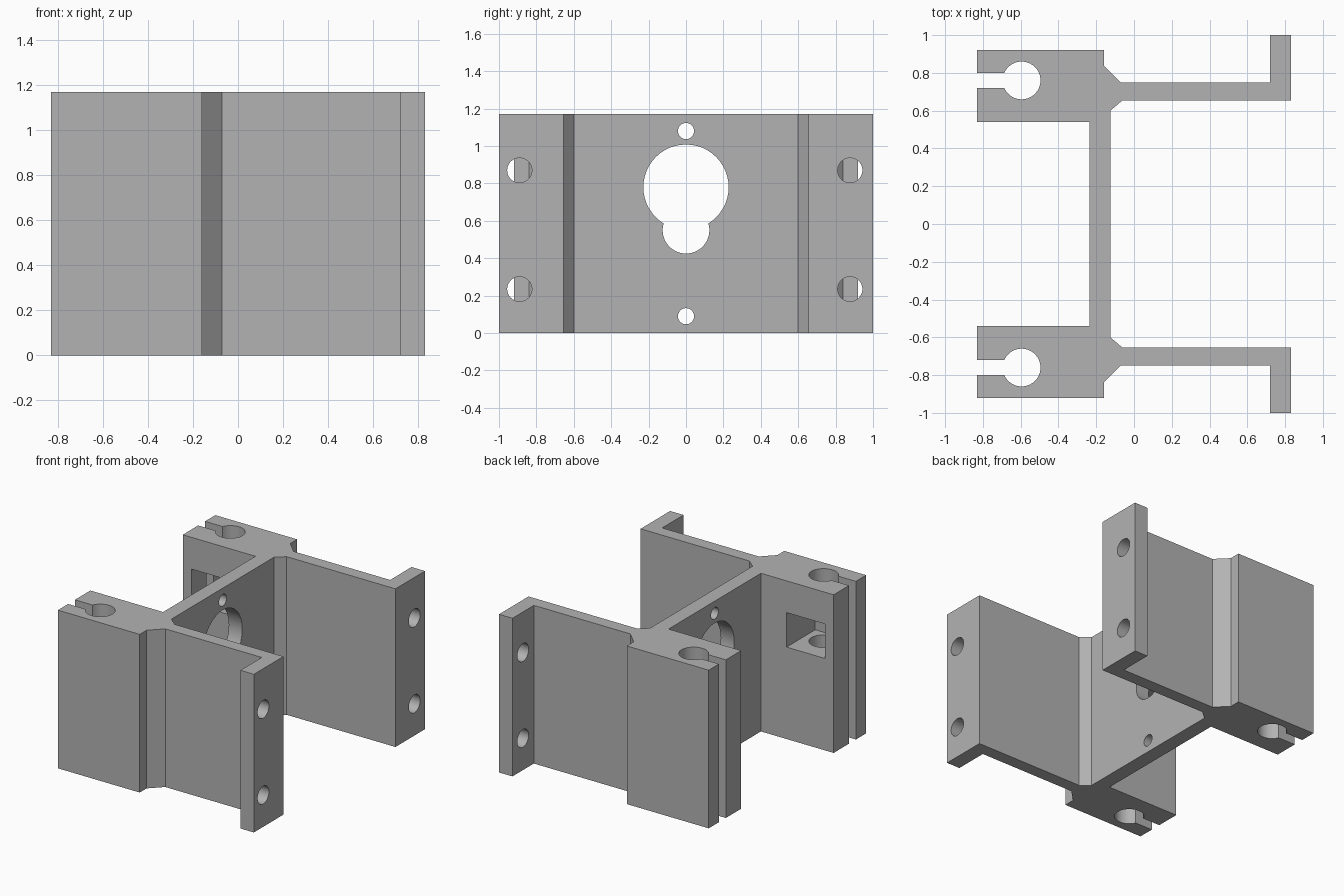
import bpy, bmesh, math
from mathutils import Matrix, Vector

cube = bpy.data.objects.get("Cube")
if cube:
    bpy.data.objects.remove(cube, do_unlink=True)

HEIGHT = 1.17

# Single matte grey
grey = bpy.data.materials.new("mid_grey")
grey.use_nodes = True
grey.diffuse_color = (0.45, 0.45, 0.45, 1)
grey.node_tree.nodes["Principled BSDF"].inputs["Base Color"].default_value = grey.diffuse_color


def make_object(name, bm):
    bmesh.ops.recalc_face_normals(bm, faces=bm.faces)
    mesh = bpy.data.meshes.new(name)
    bm.to_mesh(mesh)
    bm.free()
    mesh.materials.append(grey)
    obj = bpy.data.objects.new(name, mesh)
    bpy.context.collection.objects.link(obj)
    return obj


def drill(name, x, y, z, radius):
    """Round cutter running along x."""
    bm = bmesh.new()
    bmesh.ops.create_cone(bm, cap_ends=True, segments=48, radius1=radius, radius2=radius, depth=0.3,
                          matrix=Matrix.Translation((x, y, z)) @ Matrix.Rotation(math.pi / 2, 4, 'Y'))
    return make_object(name, bm)


def box(name, low, high):
    low, high = Vector(low), Vector(high)
    bm = bmesh.new()
    bmesh.ops.create_cube(bm, size=1, matrix=Matrix.Translation((low + high) / 2)
                          @ Matrix.Diagonal((*(high - low), 1)))
    return make_object(name, bm)


# Rod socket: arc open toward -x where the clamp slot enters
rod_x, rod_y, rod_r, slot = -0.595, 0.76, 0.1, 0.04
gap = math.asin(slot / rod_r)
steps = 40
arc = []
for i in range(steps + 1):
    a = math.pi - gap - (2 * math.pi - 2 * gap) * i / steps
    arc.append((rod_x + rod_r * math.cos(a), rod_y + rod_r * math.sin(a)))

# Back half of the section, mirrored to the front
half = [(-0.125, 0.6), (-0.06, 0.655), (0.83, 0.655), (0.83, 1), (0.72, 1), (0.72, 0.75),
        (-0.07, 0.75), (-0.16, 0.84), (-0.16, 0.92), (-0.83, 0.92), (-0.83, rod_y + slot)]
half += arc + [(-0.83, rod_y - slot), (-0.83, 0.54), (-0.235, 0.54)]
profile = half + [(x, -y) for x, y in reversed(half)]

# Extruded bracket body
bm = bmesh.new()
base = bm.faces.new([bm.verts.new((x, y, 0)) for x, y in profile])
top = bmesh.ops.extrude_face_region(bm, geom=[base])
bmesh.ops.translate(bm, vec=(0, 0, HEIGHT), verts=[v for v in top["geom"] if isinstance(v, bmesh.types.BMVert)])
bracket = make_object("bracket_body", bm)

# Web openings: keyhole and two screw holes
cutters = [drill("web_hole", -0.18, 0, z, r)
           for z, r in ((0.78, 0.228), (0.55, 0.125), (1.08, 0.043), (0.09, 0.043))]
# Flange screw holes
cutters += [drill("flange_hole", 0.775, y, z, 0.066) for y in (-0.89, 0.877) for z in (0.235, 0.87)]
# Square pockets in the inner faces of the clamp blocks
cutters += [box("pocket_back", (-0.76, 0.5, 0.68), (-0.445, 0.875, 0.935)),
            box("pocket_front", (-0.76, -0.875, 0.68), (-0.445, -0.5, 0.935))]

bpy.context.view_layer.objects.active = bracket
for cutter in cutters:
    cutter.hide_render = True
    mod = bracket.modifiers.new("cut", 'BOOLEAN')
    mod.operation = 'DIFFERENCE'
    mod.solver = 'EXACT'
    mod.object = cutter
    bpy.ops.object.modifier_apply(modifier=mod.name)
    bpy.data.objects.remove(cutter, do_unlink=True)

# Smooth bores, crisp edges
bpy.ops.object.select_all(action='DESELECT')
bracket.select_set(True)
bpy.ops.object.shade_smooth_by_angle(angle=math.radians(25))
